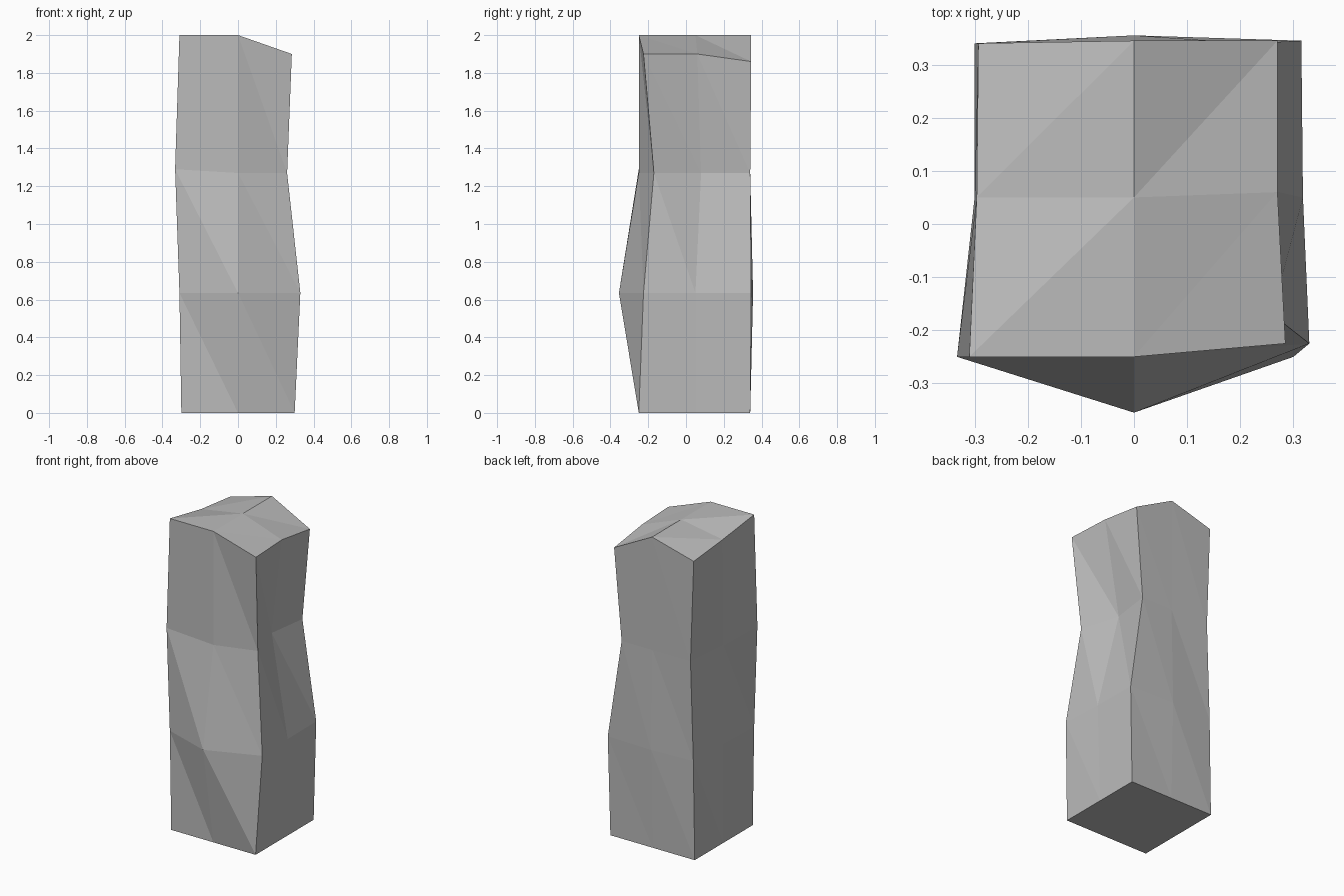
import bpy
import bmesh
from mathutils import Vector

default_cube = bpy.data.objects.get("Cube")
if default_cube:
    bpy.data.objects.remove(default_cube, do_unlink=True)


def make_material(name, colour):
    material = bpy.data.materials.new(name)
    material.use_nodes = True
    material.diffuse_color = colour
    shader = next(n for n in material.node_tree.nodes if n.type == "BSDF_PRINCIPLED")
    shader.inputs["Base Color"].default_value = colour
    return material


# Square block outline, counter-clockwise from the front
left, middle, right = -0.3, 0.0, 0.3
front, centre, back = -0.25, 0.05, 0.34
outline = {
    "front_left": (left, front),
    "front_middle": (middle, front),
    "front_right": (right, front),
    "right_middle": (right, centre),
    "back_right": (right, back),
    "back_middle": (middle, back),
    "back_left": (left, back),
    "left_middle": (left, centre),
}
names = list(outline)
heights = {"base": 0.0, "lower": 0.635, "upper": 1.27, "top": 2.0}

# Small chips and bulges that make the block look rough-hewn
chips = {
    ("lower", "front_left"): (-0.01, 0, 0),
    ("lower", "front_middle"): (0, -0.105, 0),
    ("lower", "front_right"): (0.03, 0.025, 0),
    ("lower", "right_middle"): (0.018, 0, 0),
    ("lower", "back_right"): (0.015, 0.005, 0),
    ("lower", "back_middle"): (0, 0.015, 0),
    ("lower", "back_left"): (0.01, 0, 0),
    ("upper", "front_left"): (-0.033, 0, 0.02),
    ("upper", "front_right"): (-0.04, 0.08, 0),
    ("upper", "right_middle"): (-0.116, 0.03, 0),
    ("upper", "back_right"): (-0.08, 0, 0),
    ("upper", "back_left"): (0.03, 0, 0),
    ("top", "front_left"): (-0.01, 0, 0),
    ("top", "front_right"): (-0.015, 0.025, -0.1),
    ("top", "right_middle"): (-0.03, 0.01, -0.1),
    ("top", "back_right"): (-0.03, 0.005, -0.14),
    ("top", "back_middle"): (0, 0.005, 0),
    ("top", "back_left"): (0.007, 0, -0.08),
    ("top", "left_middle"): (0.004, 0, -0.05),
}

bm = bmesh.new()
rings = {}
for layer, height in heights.items():
    rings[layer] = {}
    for name, (x, y) in outline.items():
        chip = Vector(chips.get((layer, name), (0, 0, 0)))
        rings[layer][name] = bm.verts.new(Vector((x, y, height)) + chip)


def split_quad(a, b, c, d):
    """Two triangles sharing the diagonal from b to d."""
    bm.faces.new((a, b, d))
    bm.faces.new((b, c, d))


# Side walls, each panel creased the same way
layers = list(heights)
for below, above in zip(layers, layers[1:]):
    low, high = rings[below], rings[above]
    for name, following in zip(names, names[1:] + names[:1]):
        split_quad(low[name], low[following], high[following], high[name])

# Flat underside
bm.faces.new([rings["base"][name] for name in reversed(names)])

# Faceted cap around a raised centre point
cap = dict(rings["top"])
cap["hub"] = bm.verts.new((middle, centre, heights["top"]))
for corners in (
    ("front_middle", "hub", "left_middle", "front_left"),
    ("front_right", "right_middle", "hub", "front_middle"),
    ("hub", "back_middle", "back_left", "left_middle"),
    ("right_middle", "back_right", "back_middle", "hub"),
):
    split_quad(*(cap[corner] for corner in corners))

bmesh.ops.recalc_face_normals(bm, faces=bm.faces)
mesh = bpy.data.meshes.new("stone_pillar")
bm.to_mesh(mesh)
bm.free()
pillar = bpy.data.objects.new("stone_pillar", mesh)
bpy.context.collection.objects.link(pillar)
mesh.materials.append(make_material("stone_grey", (0.5, 0.5, 0.5, 1)))
